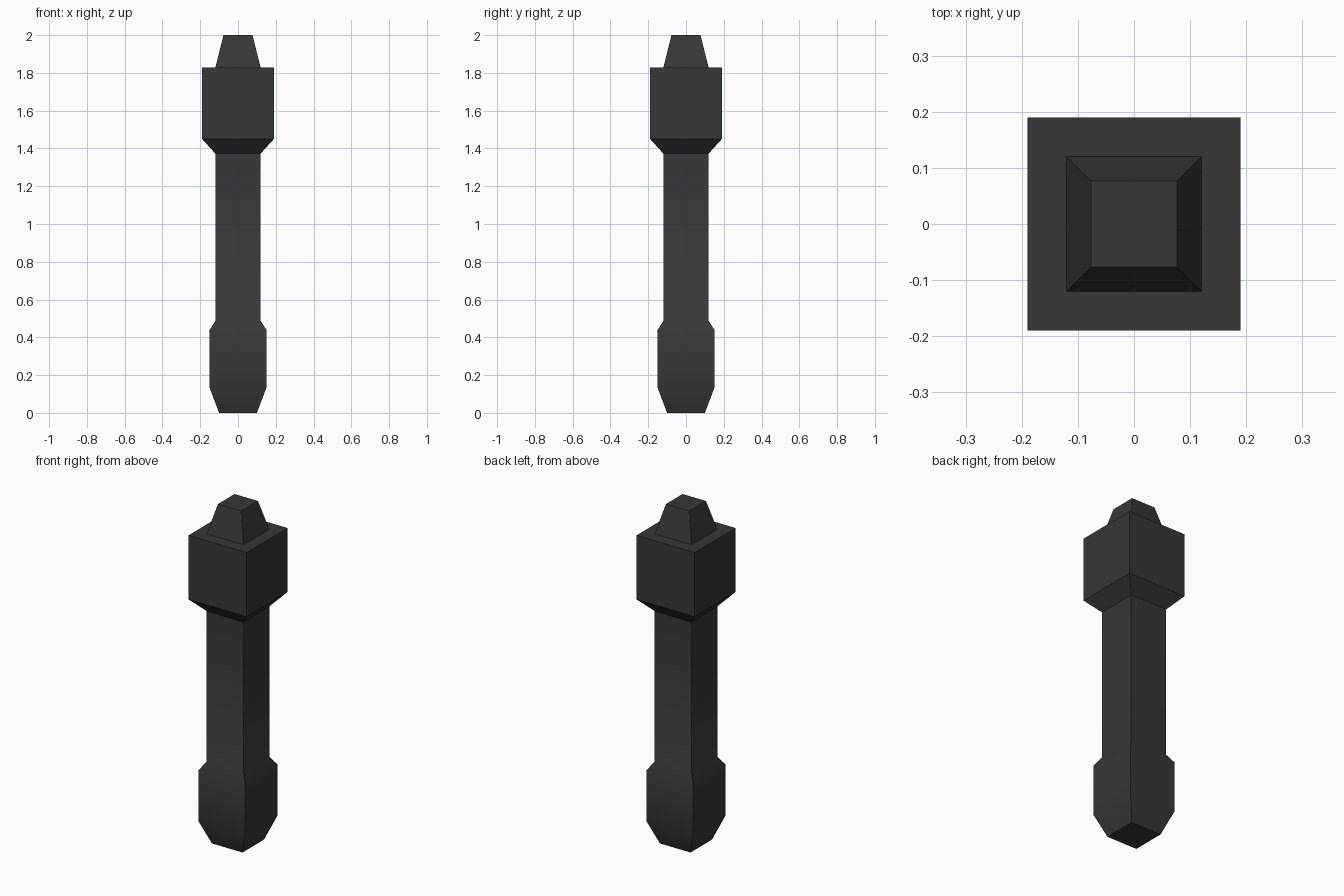
import bpy
import bmesh
import math

if "Cube" in bpy.data.objects:
    bpy.data.objects.remove(bpy.data.objects["Cube"], do_unlink=True)

# Single dark colour
COLOUR = (0.038, 0.038, 0.038, 1.0)
dark = bpy.data.materials.new("charcoal")
dark.use_nodes = True
dark.diffuse_color = COLOUR
dark.node_tree.nodes["Principled BSDF"].inputs["Base Color"].default_value = COLOUR


def square_loft(name, profile, cap_bottom=False, cap_top=False):
    """Join square rings given as (half width, height), from bottom to top."""
    bm = bmesh.new()
    corners = [(-1, -1), (1, -1), (1, 1), (-1, 1)]
    rings = [[bm.verts.new((x * r, y * r, z)) for x, y in corners] for r, z in profile]
    for low, high in zip(rings, rings[1:]):
        for i in range(4):
            j = (i + 1) % 4
            bm.faces.new((low[i], low[j], high[j], high[i]))
    if cap_bottom:
        bm.faces.new(rings[0][::-1])
    if cap_top:
        bm.faces.new(rings[-1])
    mesh = bpy.data.meshes.new(name)
    bm.to_mesh(mesh)
    bm.free()
    mesh.materials.append(dark)
    obj = bpy.data.objects.new(name, mesh)
    bpy.context.collection.objects.link(obj)

    # Soft shading across shallow bends, crisp elsewhere
    bpy.ops.object.select_all(action="DESELECT")
    obj.select_set(True)
    bpy.context.view_layer.objects.active = obj
    bpy.ops.object.shade_smooth_by_angle(angle=math.radians(37))
    return obj


# Handle: tapered pommel flaring into the square grip
square_loft("handle", [(0.10, 0), (0.152, 0.137), (0.152, 0.437),
                       (0.12, 0.487), (0.12, 1.373)], cap_bottom=True)

# Head block: sloped collar, square body and flat shoulder
square_loft("head_block", [(0.12, 1.373), (0.19, 1.45), (0.19, 1.828), (0.12, 1.828)])

# Finial: tapered stub on top of the head
square_loft("finial", [(0.12, 1.828), (0.077, 2.0)], cap_top=True)
